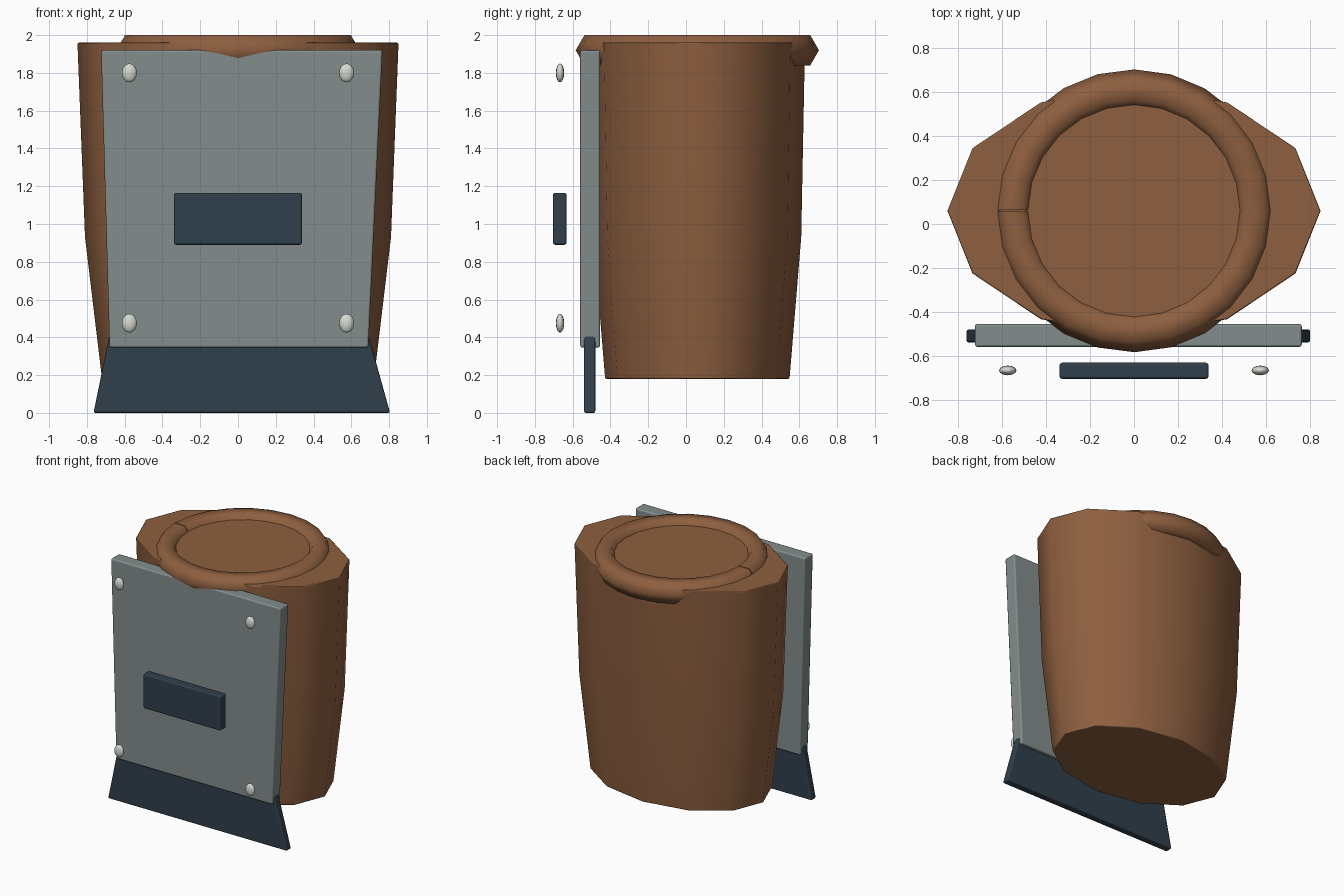
import bpy
import bmesh
from math import sin, cos, pi, radians
from mathutils import Matrix

cube = bpy.data.objects.get("Cube")
if cube:
    bpy.data.objects.remove(cube, do_unlink=True)


def material(name, rgb):
    mat = bpy.data.materials.new(name)
    mat.use_nodes = True
    mat.diffuse_color = (*rgb, 1)
    mat.node_tree.nodes["Principled BSDF"].inputs["Base Color"].default_value = (*rgb, 1)
    return mat


BROWN = material("warm brown", (0.27, 0.115, 0.05))
GREY = material("plate grey", (0.23, 0.27, 0.265))
NAVY = material("dark slate blue", (0.03, 0.05, 0.07))
PALE = material("pale metal", (0.66, 0.69, 0.62))


def finish(name, bm, mat, angle, bevel=0):
    """Turn a bmesh into a smooth-by-angle object with an optional bevel."""
    bmesh.ops.recalc_face_normals(bm, faces=bm.faces)
    mesh = bpy.data.meshes.new(name)
    bm.to_mesh(mesh)
    bm.free()
    mesh.materials.append(mat)
    obj = bpy.data.objects.new(name, mesh)
    bpy.context.collection.objects.link(obj)
    bpy.ops.object.select_all(action='DESELECT')
    obj.select_set(True)
    bpy.context.view_layer.objects.active = obj
    bpy.ops.object.shade_smooth_by_angle(angle=radians(angle))
    if bevel:
        mod = obj.modifiers.new("soft edges", 'BEVEL')
        mod.width = bevel
        mod.segments = 2
        mod.limit_method = 'ANGLE'
        mod.angle_limit = radians(55)
        mod.harden_normals = True
    return obj


def loft(name, rings, mat, angle, bevel=0, cap=True):
    """Skin a list of equal-length point rings."""
    bm = bmesh.new()
    loops = [[bm.verts.new(p) for p in ring] for ring in rings]
    for a, b in zip(loops, loops[1:]):
        for i in range(len(a)):
            j = (i + 1) % len(a)
            bm.faces.new((a[i], a[j], b[j], b[i]))
    if cap:
        bm.faces.new(loops[0])
        bm.faces.new(loops[-1])
    return finish(name, bm, mat, angle, bevel)


def slab(name, bottom, top, y0, y1, mat, bevel):
    """Upright board; bottom and top are (left x, right x, z)."""
    rings = [[(a, y0, z), (b, y0, z), (b, y1, z), (a, y1, z)]
             for a, b, z in (bottom, top)]
    return loft(name, rings, mat, 30, bevel)


CY = 0.06

# Tapered twelve-sided oval body
body_rings = [[(rx * cos(k * pi / 6), CY + ry * sin(k * pi / 6), z) for k in range(12)]
              for rx, ry, z in ((0.72, 0.488, 0.18), (0.81, 0.55, 0.93), (0.85, 0.57, 1.96))]
loft("body", body_rings, BROWN, 55, 0.008)

# Open rim ring with a hexagonal section and a narrow gap on one side
STEPS, GAP, R, r = 24, 0.006, 0.552, 0.092
rim_rings = []
for s in range(STEPS + 1):
    a = -pi + GAP + (2 * pi - 2 * GAP) * s / STEPS
    rim_rings.append([((R + r * cos(t)) * cos(a), CY + (R + r * cos(t)) * sin(a),
                       1.92 + r * sin(t)) for t in [k * pi / 3 for k in range(6)]])
loft("rim_ring", rim_rings, BROWN, 65)

# Front plate, flared skirt and handle bar
slab("front_plate", (-0.68, 0.69, 0.345), (-0.725, 0.765, 1.92), -0.56, -0.455, GREY, 0.012)
slab("lower_skirt", (-0.765, 0.805, 0), (-0.68, 0.69, 0.415), -0.54, -0.48, NAVY, 0.01)
slab("handle_bar", (-0.34, 0.34, 0.89), (-0.34, 0.34, 1.165), -0.705, -0.632, NAVY, 0.012)

# Four flattened corner rivets
for side, x in (("right", -0.575), ("left", 0.575)):
    for level, z in (("lower", 0.475), ("upper", 1.8)):
        bm = bmesh.new()
        bmesh.ops.create_uvsphere(
            bm, u_segments=12, v_segments=8, radius=1,
            matrix=Matrix.Translation((x, -0.667, z)) @ Matrix.Diagonal((0.04, 0.022, 0.05, 1)))
        finish(f"{level}_{side}_rivet", bm, PALE, 60)
